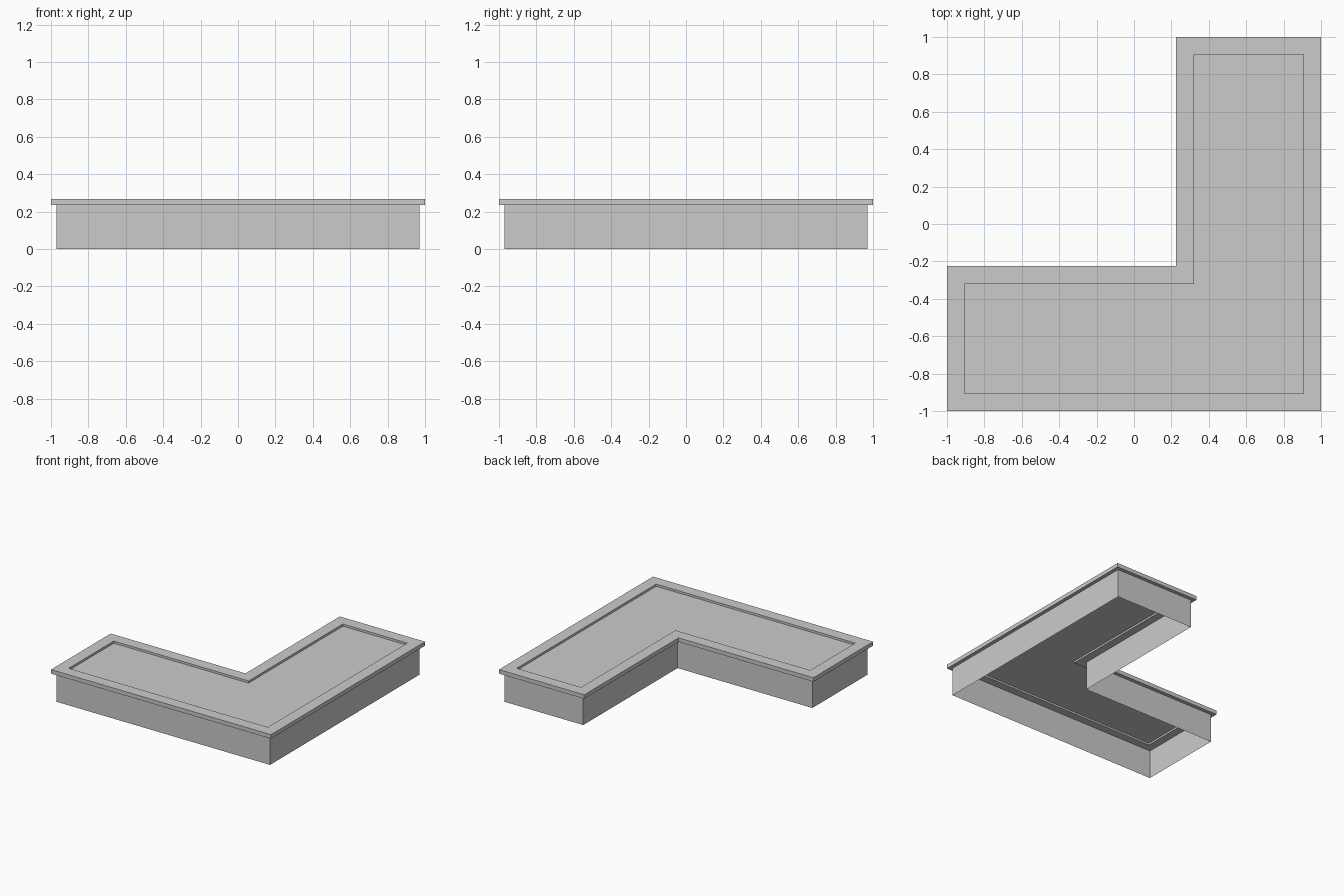
import bpy
import bmesh

if "Cube" in bpy.data.objects:
    bpy.data.objects.remove(bpy.data.objects["Cube"])

BASE_TOP, RIM_TOP, PANEL_Z = 0.235, 0.268, 0.25
WALL_INSET, RIM_WIDTH = 0.03, 0.095

grey = bpy.data.materials.new("plain_grey")
grey.use_nodes = True
colour = (0.6, 0.6, 0.6, 1)
grey.diffuse_color = colour
grey.node_tree.nodes["Principled BSDF"].inputs["Base Color"].default_value = colour


def outline(bm, inset, z):
    """Vertices of the L-shaped plan, moved inwards by inset."""
    out, corner = 1 - inset, 0.225 + inset
    plan = [(-out, -out), (out, -out), (out, out),
            (corner, out), (corner, -corner), (-out, -corner)]
    return [bm.verts.new((x, y, z)) for x, y in plan]


def bridge(bm, a, b):
    """Quads between two matching closed outlines."""
    for i in range(len(a)):
        j = (i + 1) % len(a)
        bm.faces.new((a[i], a[j], b[j], b[i]))


def finish(name, bm):
    mesh = bpy.data.meshes.new(name)
    bm.to_mesh(mesh)
    bm.free()
    mesh.materials.append(grey)
    bpy.context.collection.objects.link(bpy.data.objects.new(name, mesh))


# Side walls, open underneath
bm = bmesh.new()
bridge(bm, outline(bm, WALL_INSET, 0), outline(bm, WALL_INSET, BASE_TOP))
finish("side_walls", bm)

# Overhanging rim, a closed ring with a rectangular section
bm = bmesh.new()
section = [(0, BASE_TOP), (0, RIM_TOP), (RIM_WIDTH, RIM_TOP), (RIM_WIDTH, BASE_TOP)]
loops = [outline(bm, inset, z) for inset, z in section]
for k in range(4):
    bridge(bm, loops[k], loops[(k + 1) % 4])
finish("top_rim", bm)

# Recessed panel inside the rim
bm = bmesh.new()
bm.faces.new(outline(bm, RIM_WIDTH, PANEL_Z))
finish("recessed_panel", bm)
